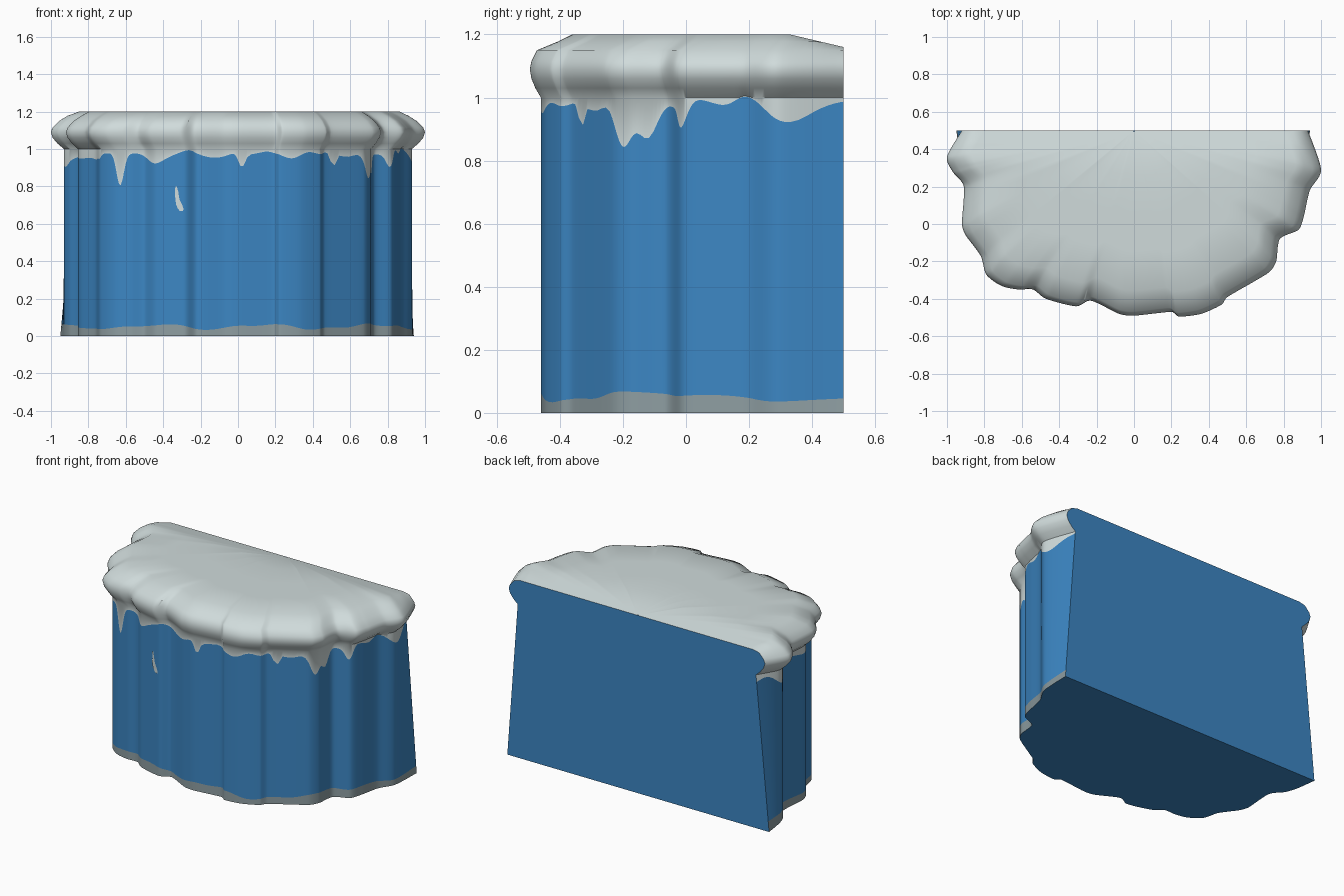
import bpy, bmesh, math
from mathutils import Vector

if "Cube" in bpy.data.objects:
    bpy.data.objects.remove(bpy.data.objects["Cube"])


def material(name, rgb):
    m = bpy.data.materials.new(name)
    m.diffuse_color = (*rgb, 1)
    m.use_nodes = True
    m.node_tree.nodes["Principled BSDF"].inputs["Base Color"].default_value = m.diffuse_color
    return m


SNOW = material("snow white", (0.63, 0.71, 0.71))
ICE = material("ice blue", (0.045, 0.24, 0.55))
STONE = material("base grey", (0.27, 0.34, 0.36))

# Lobed outline of the snow cap, from back left round the front to back right
OUTLINE = [(-.92, .5), (-1, .36), (-.97, .28), (-.91, .2), (-.92, 0), (-.9, -.06),
           (-.82, -.17), (-.79, -.27), (-.71, -.33), (-.62, -.35), (-.54, -.35),
           (-.47, -.40), (-.31, -.44), (-.23, -.41), (-.08, -.48), (0, -.49),
           (.2, -.47), (.24, -.495), (.36, -.48), (.47, -.43), (.5, -.39),
           (.72, -.26), (.76, -.2), (.78, -.08), (.88, -.03), (.91, .05),
           (.94, .18), (1, .29), (.93, .5)]
# Icicles: x, y, depth, width
DRIPS = [(-.80, -.18, .10, .035), (-.77, -.24, .07, .03), (-.63, -.31, .17, .028),
         (-.45, -.37, .04, .06), (.02, -.45, .08, .025), (.52, -.35, .18, .025),
         (.70, -.20, .11, .04), (.71, -.12, .10, .04), (.81, -.01, .08, .03),
         (.93, .33, .04, .09), (-.92, .33, .06, .06)]


def smooth(points, n=10):
    """Catmull-Rom style resampling, slightly tightened."""
    p = [Vector(q) for q in points]
    out = []
    for i in range(len(p) - 1):
        a, b = p[i], p[i + 1]
        ta = (b - p[max(i - 1, 0)]) * .4
        tb = (p[min(i + 2, len(p) - 1)] - a) * .4
        m = min((b - a).length / max(ta.length, tb.length, 1e-6), 1)
        for k in range(n):
            t = k / n
            out.append(a * (2*t**3 - 3*t*t + 1) + ta * m * (t**3 - 2*t*t + t)
                       + b * (3*t*t - 2*t**3) + tb * m * (t**3 - t*t))
    return out + [p[-1]]


def scaled(points, kx, ky):
    return [Vector((q.x * kx, .5 - (.5 - q.y) * ky)) for q in points]


cap = smooth(OUTLINE)
body = scaled(cap, .93, .965)
foot_outline = [(q[0] * .93, .5 - (.5 - q[1]) * .965) for q in OUTLINE]
foot_outline[0], foot_outline[-1] = (-.95, .5), (.94, .5)
foot = smooth(foot_outline)


def wall(i, z):
    q = foot[i].lerp(body[i], min(z, 1))
    return (q.x, q.y, z)


def drip_z(q):
    z = .972 + .012 * math.sin(q.x * 17) + .01 * math.sin(q.y * 23 + q.x * 31)
    z += .025 * math.exp(-((q.y - .18) / .04) ** 2)
    for x, y, depth, width in DRIPS:
        d = math.hypot(q.x - x, q.y - y)
        z -= depth * math.exp(-(d / width) ** 2)
    return z


def make(name, bm, mats):
    me = bpy.data.meshes.new(name)
    bm.to_mesh(me)
    bm.free()
    for m in mats:
        me.materials.append(m)
    ob = bpy.data.objects.new(name, me)
    bpy.context.collection.objects.link(ob)
    bpy.ops.object.select_all(action='DESELECT')
    ob.select_set(True)
    bpy.context.view_layer.objects.active = ob
    bpy.ops.object.shade_smooth_by_angle(angle=math.radians(45))
    return ob


def loft(name, rings, mat, floor=False):
    """Skin the open rings; the flat back (and floor) are ice blue."""
    bm = bmesh.new()
    v = [[bm.verts.new(p) for p in r] for r in rings]
    for lo, hi in zip(v, v[1:]):
        for i in range(len(lo) - 1):
            bm.faces.new((lo[i], lo[i + 1], hi[i + 1], hi[i]))
    for lo, hi in zip(v, v[1:]):
        bm.faces.new((lo[0], hi[0], hi[-1], lo[-1])).material_index = 1
    if floor:
        bm.faces.new(v[0][::-1]).material_index = 1
    return make(name, bm, (mat, ICE))


n = len(cap)
base_line = [.05 + .012 * math.sin(q.x * 11) + .006 * math.sin(q.x * 23 + q.y * 9) for q in foot]
drip_line = [drip_z(q) for q in body]

# Grey foot band, ice cliff
loft("base_band", [[wall(i, 0) for i in range(n)],
                   [wall(i, base_line[i]) for i in range(n)]], STONE, floor=True)
loft("ice_cliff", [[wall(i, base_line[i]) for i in range(n)],
                   [wall(i, drip_line[i]) for i in range(n)]], ICE)

# Snow cap: icicle fringe, rounded rim, then flat top sloping at the back
rings = [[wall(i, drip_line[i]) for i in range(n)],
         [wall(i, max(1.0, drip_line[i] + .002)) for i in range(n)]]
for s, z in ((.965, 1.03), (.99, 1.06), (1, 1.09), (.99, 1.115), (.955, 1.15), (.91, 1.178),
             (.865, 1.2), (.65, 1.2), (.45, 1.2), (.25, 1.2), (.1, 1.2), (.005, 1.2)):
    rings.append([(q.x, q.y, min(z, 1.2 - max(0, q.y - .33) * .235))
                  for q in scaled(cap, s, (1 + s) / 2 if s > .95 else s)])
loft("snow_cap", rings, SNOW)

# Loose streak of snow stuck to the cliff front
bm = bmesh.new()
rows = []
for x, w, z in ((-.331, .008, .80), (-.328, .018, .77), (-.324, .022, .73),
                (-.314, .032, .70), (-.306, .03, .68), (-.302, .016, .668)):
    row = []
    for sx in (-.5, 0, .5):
        i = min(range(n), key=lambda k: abs(body[k].x - x - sx * w) + (body[k].y > 0) * 9)
        row.append(bm.verts.new((x + sx * w, wall(i, z)[1] - .006, z)))
    rows.append(row)
for hi, lo in zip(rows, rows[1:]):
    for k in range(2):
        bm.faces.new((lo[k], lo[k + 1], hi[k + 1], hi[k]))
make("snow_streak", bm, (SNOW,))
